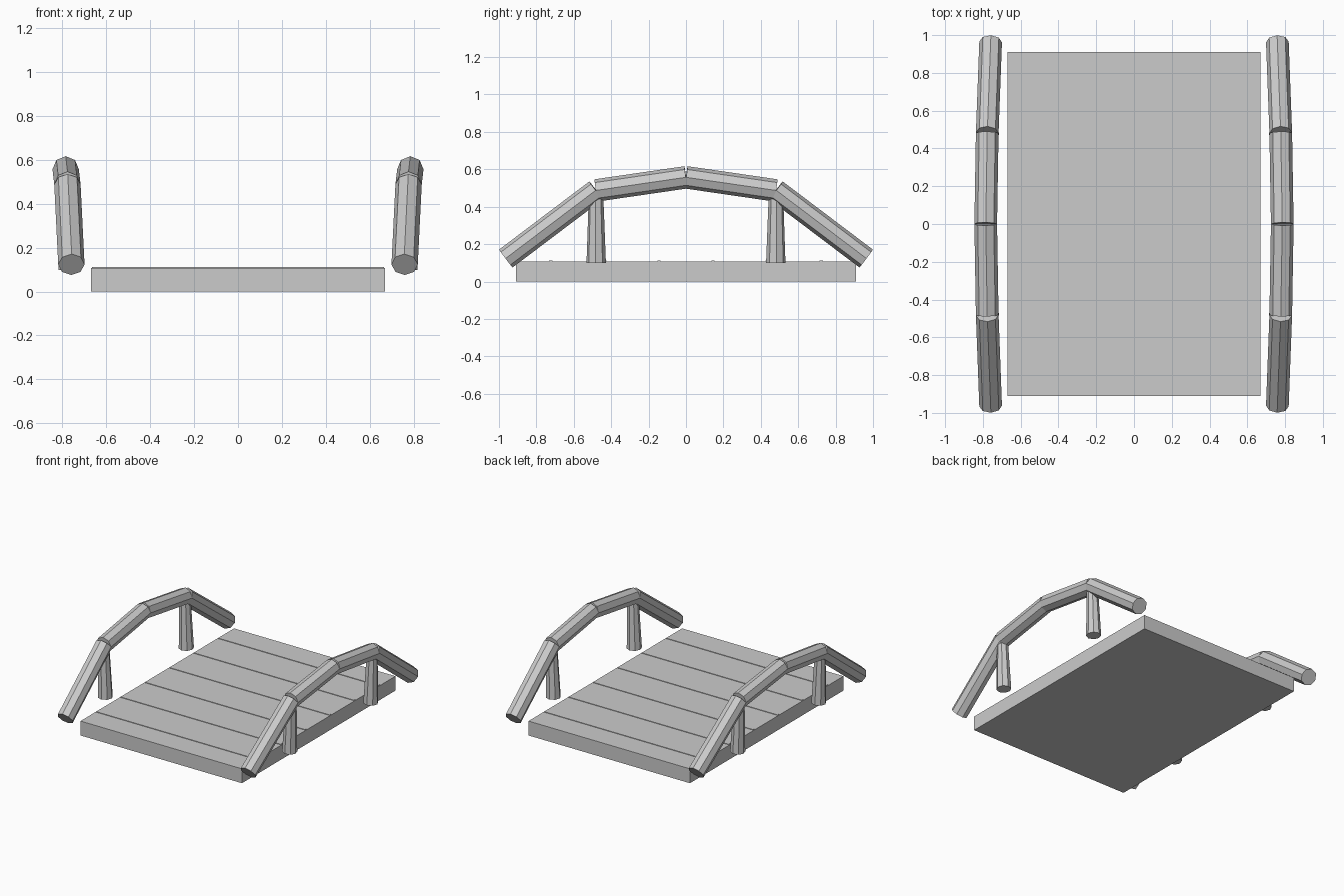
import bpy
from mathutils import Vector

cube = bpy.data.objects.get("Cube")
if cube:
    bpy.data.objects.remove(cube, do_unlink=True)


def material(name, value):
    m = bpy.data.materials.new(name)
    m.use_nodes = True
    colour = (value, value, value, 1)
    m.diffuse_color = colour
    m.node_tree.nodes["Principled BSDF"].inputs["Base Color"].default_value = colour
    return m


grey = material("light_grey", 0.6)


def box(name, size, location):
    bpy.ops.mesh.primitive_cube_add(size=1, location=location)
    ob = bpy.context.object
    ob.name = name
    ob.scale = size
    bpy.ops.object.transform_apply(location=False, rotation=False, scale=True)
    ob.data.materials.append(grey)


def log(name, start, end, r_start, r_end):
    """Eight-sided tapered log between two points."""
    start, end = Vector(start), Vector(end)
    axis = end - start
    bpy.ops.mesh.primitive_cone_add(vertices=8, radius1=r_start, radius2=r_end,
                                    depth=axis.length, location=(start + end) / 2)
    ob = bpy.context.object
    ob.name = name
    ob.rotation_euler = axis.to_track_quat("Z", "Y").to_euler()
    ob.data.materials.append(grey)


# Deck with thin raised seams between the planks
box("deck", (1.34, 1.82, 0.108), (0, 0, 0.054))
for i in range(6):
    box(f"plank_seam_{i + 1}", (1.33, 0.018, 0.006), (0, (i - 2.5) * 0.289, 0.109))

# Arched handrails of four straight logs, each carried by two posts
for side, sx in (("left", 1), ("right", -1)):
    for end, sy in (("front", -1), ("back", 1)):
        foot = (sx * 0.759, sy * 0.963, 0.123)
        knee = (sx * 0.777, sy * 0.481, 0.487)
        crown = (sx * 0.785, 0, 0.557)
        log(f"{side}_{end}_lower_rail", foot, knee, 0.06, 0.06)
        log(f"{side}_{end}_upper_rail", knee, crown, 0.06, 0.06)
        log(f"{side}_{end}_post", (sx * 0.765, sy * 0.48, 0.1), knee, 0.052, 0.038)
